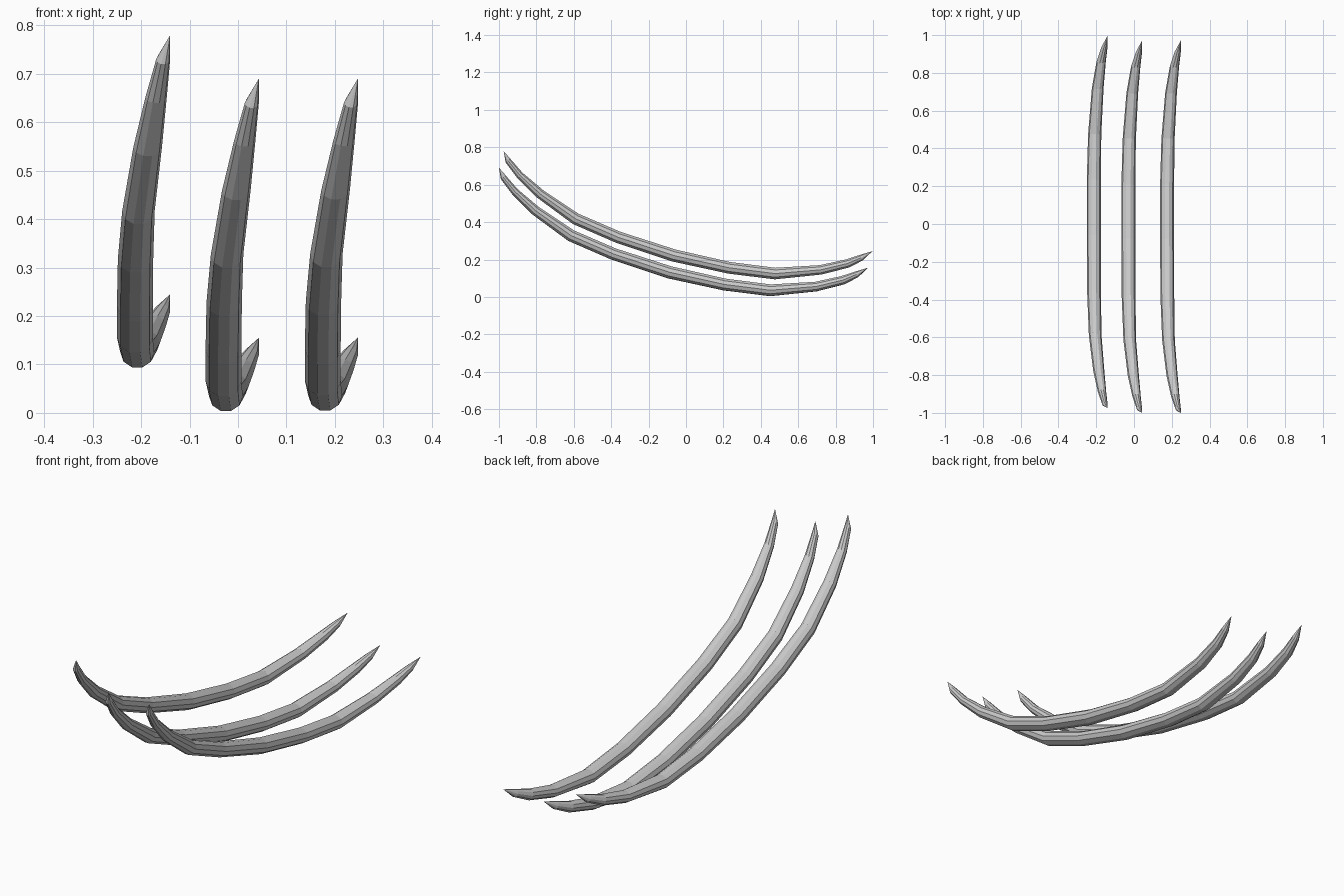
import bpy, bmesh
from math import cos, sin, tau
from mathutils import Vector

if "Cube" in bpy.data.objects:
    bpy.data.objects.remove(bpy.data.objects["Cube"])

SIDES = 10

# Rings along a claw: underside y, z, topside y, z, left x, right x
RINGS = [
    (-.990, .630, -.965, .650,  .014, .043),
    (-.930, .550, -.900, .575, -.008, .036),
    (-.820, .440, -.785, .478, -.033, .026),
    (-.630, .300, -.600, .355, -.056, .011),
    (-.400, .200, -.375, .258, -.065, .008),
    (-.100, .100, -.080, .163, -.067, .007),
    ( .200, .035,  .210, .097, -.067, .007),
    ( .450, .004,  .452, .066, -.060, .010),
    ( .700, .030,  .690, .080, -.040, .022),
    ( .845, .067,  .828, .110, -.015, .034),
    ( .920, .105,  .902, .134,  .010, .043),
]
TIPS = [(.043, -1.0, .69), (.043, .972, .155)]


def claw(name, offset):
    bm = bmesh.new()
    loops = []
    for yb, zb, yt, zt, xl, xr in RINGS:
        low, high = Vector((0, yb, zb)), Vector((0, yt, zt))
        centre = (low + high) / 2 + Vector(((xl + xr) / 2, 0, 0))
        up = (high - low) / 2 / sin(tau / 5)
        side = Vector(((xr - xl) / 2, 0, 0))
        loops.append([bm.verts.new(centre + side * cos(tau * i / SIDES) + up * sin(tau * i / SIDES))
                      for i in range(SIDES)])
    # Shaft between the rings
    for a, b in zip(loops, loops[1:]):
        for i in range(SIDES):
            j = (i + 1) % SIDES
            bm.faces.new((a[i], a[j], b[j], b[i]))
    # Pointed ends
    for loop, tip in zip((loops[0], loops[-1]), TIPS):
        point = bm.verts.new(tip)
        for i in range(SIDES):
            bm.faces.new((loop[i], loop[(i + 1) % SIDES], point))
    bmesh.ops.recalc_face_normals(bm, faces=bm.faces)
    mesh = bpy.data.meshes.new(name)
    bm.to_mesh(mesh)
    bm.free()
    obj = bpy.data.objects.new(name, mesh)
    obj.location = offset
    bpy.context.collection.objects.link(obj)


# Three matching claws, the left one set higher and further back
claw("left_claw", (-.183, .025, .09))
claw("middle_claw", (0, 0, 0))
claw("right_claw", (.205, 0, .001))
